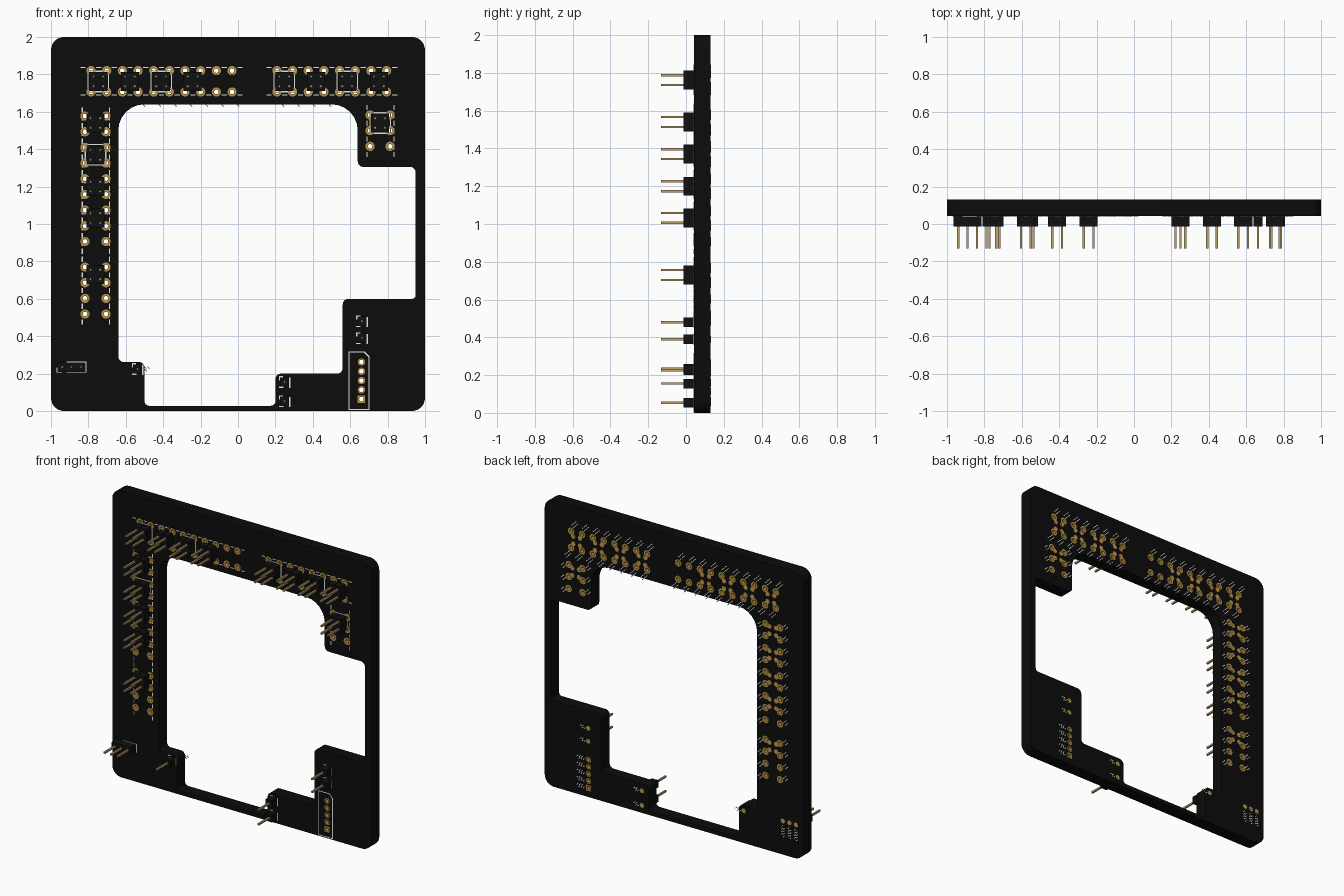
import bpy, bmesh, math
from mathutils import Matrix, Vector

if "Cube" in bpy.data.objects:
    bpy.data.objects.remove(bpy.data.objects["Cube"])

FRONT, BACK = 0.042, 0.130          # board faces along y
TIP = -0.132                        # pin tips


def material(name, rgb, rough=0.6):
    m = bpy.data.materials.new(name)
    m.diffuse_color = (*rgb, 1)
    m.use_nodes = True
    node = m.node_tree.nodes["Principled BSDF"]
    node.inputs["Base Color"].default_value = (*rgb, 1)
    node.inputs["Roughness"].default_value = rough
    return m


BLACK = material("board black", (0.0035, 0.0035, 0.0035))
PLASTIC = material("header black", (0.005, 0.005, 0.005))
GOLD = material("pad gold", (0.50, 0.30, 0.06))
BRASS = material("pin brass", (0.52, 0.36, 0.15))
WHITE = material("marking white", (0.85, 0.85, 0.85))


def add_mesh(name, mesh, mat):
    mesh.materials.clear()
    mesh.materials.append(mat)
    ob = bpy.data.objects.new(name, mesh)
    bpy.context.collection.objects.link(ob)
    return ob


def from_bm(name, bm, mat):
    mesh = bpy.data.meshes.new(name)
    bm.to_mesh(mesh)
    bm.free()
    return add_mesh(name, mesh, mat)


def plate(name, loops, y0, y1, mat):
    """Upright slab from closed x-z loops; inner loops become holes."""
    cu = bpy.data.curves.new(name, "CURVE")
    cu.dimensions, cu.fill_mode, cu.extrude = "2D", "BOTH", (y1 - y0) / 2
    for loop in loops:
        sp = cu.splines.new("POLY")
        sp.points.add(len(loop) - 1)
        for p, (x, z) in zip(sp.points, loop):
            p.co = (x, z, 0, 1)
        sp.use_cyclic_u = True
    tmp = bpy.data.objects.new(name + " curve", cu)
    bpy.context.collection.objects.link(tmp)
    bpy.context.view_layer.update()
    mesh = bpy.data.meshes.new_from_object(tmp.evaluated_get(bpy.context.evaluated_depsgraph_get()))
    bpy.data.objects.remove(tmp)
    mesh.transform(Matrix.Translation((0, (y0 + y1) / 2, 0)) @ Matrix.Rotation(math.pi / 2, 4, "X"))
    return add_mesh(name, mesh, mat)


def rounded(corners, steps=6):
    """Fillet right-angled corners given as (x, z, radius)."""
    out, n = [], len(corners)
    for i, (x, z, r) in enumerate(corners):
        p = Vector((x, z))
        a = (Vector(corners[i - 1][:2]) - p).normalized()
        b = (Vector(corners[(i + 1) % n][:2]) - p).normalized()
        for k in range(steps + 1):
            t = math.pi / 2 * k / steps
            out.append(tuple(p + r * (a + b) - r * (b * math.cos(t) + a * math.sin(t))))
    return out


def ring(x, z, r, n=14):
    return [(x + r * math.cos(2 * math.pi * k / n), z + r * math.sin(2 * math.pi * k / n)) for k in range(n)]


def box(bm, x0, x1, y0, y1, z0, z1, turn=0):
    c = Vector(((x0 + x1) / 2, (y0 + y1) / 2, (z0 + z1) / 2))
    m = Matrix.Translation(c) @ Matrix.Rotation(turn, 4, "Y") @ Matrix.Diagonal((x1 - x0, y1 - y0, z1 - z0, 1))
    bmesh.ops.create_cube(bm, size=1, matrix=m)


# Layout of plated holes, square headers and single-row headers
PITCH = 0.0838
pads = []
for start, count in ((-0.786, 10), (0.208, 8)):
    pads += [(start + PITCH * i, z) for i in range(count) for z in (1.82, 1.706)]
for start, count in ((1.577, 9), (0.77, 4)):
    pads += [(x, start - PITCH * i) for i in range(count) for x in (-0.818, -0.706)]
pads += [(x, 1.583 - PITCH * i) for i in range(3) for x in (0.706, 0.813)]
socket = [(0.66, 0.262 - 0.0495 * i) for i in range(5)]

quads = [(x, 1.762) for x in (-0.747, -0.578, -0.411, -0.243, 0.248, 0.417, 0.584, 0.753)]
quads += [(-0.762, z) for z in (1.54, 1.37, 1.2, 1.032, 0.73)] + [(0.76, 1.54)]
singles = [(-0.94, 0.235), (-0.89, 0.235), (-0.84, 0.235), (-0.537, 0.225),
           (0.249, 0.155), (0.249, 0.053), (0.663, 0.48), (0.663, 0.39)]
quad_pins = [(x + dx, z + dz) for x, z in quads for dx in (-0.026, 0.026) for dz in (-0.026, 0.026)]

# Board with its stepped opening and plated holes
outer = rounded([(-1, 0, 0.07), (1, 0, 0.07), (1, 2, 0.07), (-1, 2, 0.07)])
opening = rounded([
    (-0.64, 1.64, 0.14), (0.64, 1.64, 0.14), (0.64, 1.305, 0.03), (0.95, 1.305, 0.03),
    (0.95, 0.60, 0.02), (0.56, 0.60, 0.03), (0.56, 0.20, 0.03), (0.20, 0.20, 0.03),
    (0.20, 0.028, 0.025), (-0.50, 0.028, 0.025), (-0.50, 0.262, 0.03), (-0.64, 0.262, 0.03)])
holes = [ring(x, z, 0.014) for x, z in pads + socket]
board = plate("circuit_board", [outer, opening] + holes, FRONT, BACK, BLACK)
bpy.ops.object.select_all(action="DESELECT")
board.select_set(True)
bpy.context.view_layer.objects.active = board
bpy.ops.object.shade_smooth_by_angle(angle=math.radians(30))

# Gold sleeves lining the holes; the lowest socket pad is square
sleeves = []
for x, z in pads + socket[:-1]:
    r = 0.025 if (x, z) in pads else 0.02
    sleeves += [ring(x, z, r), ring(x, z, 0.0125)]
x, z = socket[-1]
sleeves += [[(x - .02, z - .02), (x + .02, z - .02), (x + .02, z + .02), (x - .02, z + .02)], ring(x, z, 0.0125)]
plate("plated_holes", sleeves, FRONT - 0.002, BACK + 0.002, GOLD)

# Solder pads of the headers on the back
plate("back_solder_pads", [ring(x, z, 0.017, 10) for x, z in quad_pins + singles], BACK - 0.002, BACK + 0.0015, GOLD)

# Header bodies
bm = bmesh.new()
for x, z in quads:
    for dx in (-0.025, 0.025):
        box(bm, x + dx - 0.0235, x + dx + 0.0235, -0.014, FRONT, z - 0.05, z + 0.05)
    box(bm, x - 0.01, x + 0.01, -0.013, FRONT, z - 0.045, z + 0.045)
for x, z in singles:
    box(bm, x - 0.025, x + 0.025, -0.014, FRONT, z - 0.025, z + 0.025)
from_bm("header_bodies", bm, PLASTIC)

# Header pins
bm = bmesh.new()
for x, z in quad_pins + singles:
    box(bm, x - 0.006, x + 0.006, TIP, BACK + 0.002, z - 0.006, z + 0.006)
from_bm("header_pins", bm, BRASS)

# Front markings: dashed group borders and header frames
bm = bmesh.new()
W = 0.003


def line(x0, z0, x1, z1):
    box(bm, min(x0, x1) - W, max(x0, x1) + W, FRONT - 0.001, FRONT + 0.001, min(z0, z1) - W, max(z0, z1) + W)


def dashes(x0, z0, x1, z1, dash=0.022, step=0.042):
    length = math.hypot(x1 - x0, z1 - z0)
    ux, uz = (x1 - x0) / length, (z1 - z0) / length
    for i in range(int(length / step) + 1):
        a, b = i * step, min(i * step + dash, length)
        line(x0 + ux * a, z0 + uz * a, x0 + ux * b, z0 + uz * b)


def frame(x0, z0, x1, z1):
    for seg in ((x0, z0, x1, z0), (x0, z1, x1, z1), (x0, z0, x0, z1), (x1, z0, x1, z1)):
        line(*seg)


for x0, x1 in ((-0.84, 0.02), (0.155, 0.85)):
    for z in (1.837, 1.69):
        dashes(x0, z, x1, z)
for xs, z0, z1 in (((-0.833, -0.688), 0.465, 1.636), ((0.69, 0.834), 1.36, 1.64)):
    for x in xs:
        dashes(x, z0, x, z1)
for i in (0, 2, 4, 6, 9, 13):
    x, z = quads[i]
    frame(x - 0.055, z - 0.055, x + 0.055, z + 0.055)
frame(-0.915, 0.209, -0.813, 0.261)
line(-0.967, 0.209, -0.945, 0.209)
line(-0.967, 0.209, -0.967, 0.23)
for x, z in singles[3:]:
    line(x - 0.028, z - 0.028, x - 0.01, z - 0.028)
    line(x + 0.028, z - 0.028, x + 0.028, z + 0.02)
    line(x - 0.028, z + 0.012, x - 0.028, z + 0.028)
    line(x - 0.028, z + 0.028, x - 0.012, z + 0.028)

# Socket outline with one clipped corner
line(0.594, 0.008, 0.594, 0.315)
line(0.594, 0.315, 0.675, 0.315)
line(0.70, 0.008, 0.70, 0.29)
line(0.594, 0.008, 0.70, 0.008)
box(bm, 0.67, 0.705, FRONT - 0.001, FRONT + 0.001, 0.30, 0.306, math.pi / 4)
from_bm("front_markings", bm, WHITE)

# Back markings: short slanted ticks beside each hole
bm = bmesh.new()


def ticks(x, z, dx, dz, count=3):
    for i in range(count):
        cx, cz = x + dx * i, z + dz * i
        for s in (-0.007, 0.007):
            box(bm, cx + s - 0.008, cx + s + 0.008, BACK - 0.001, BACK + 0.001,
                cz + s - 0.0025, cz + s + 0.0025, math.pi / 4)


for x, z in pads:
    if z > 1.65:
        s = 1 if z > 1.77 else -1
        ticks(x - s * 0.012, z + s * 0.038, -s * 0.014, s * 0.014)
    else:
        s = 1 if x in (-0.706, 0.813) else -1
        ticks(x + s * 0.036, z - s * 0.010, s * 0.012, -s * 0.012, 2)
for x, z in socket:
    ticks(x + 0.045, z, 0.017, 0)
for x, z in singles[:3]:
    ticks(x, z - 0.045, 0, -0.018, 4)
for x, z in singles[3:]:
    ticks(x + 0.035, z, 0.016, 0, 2)
from_bm("back_markings", bm, WHITE)
